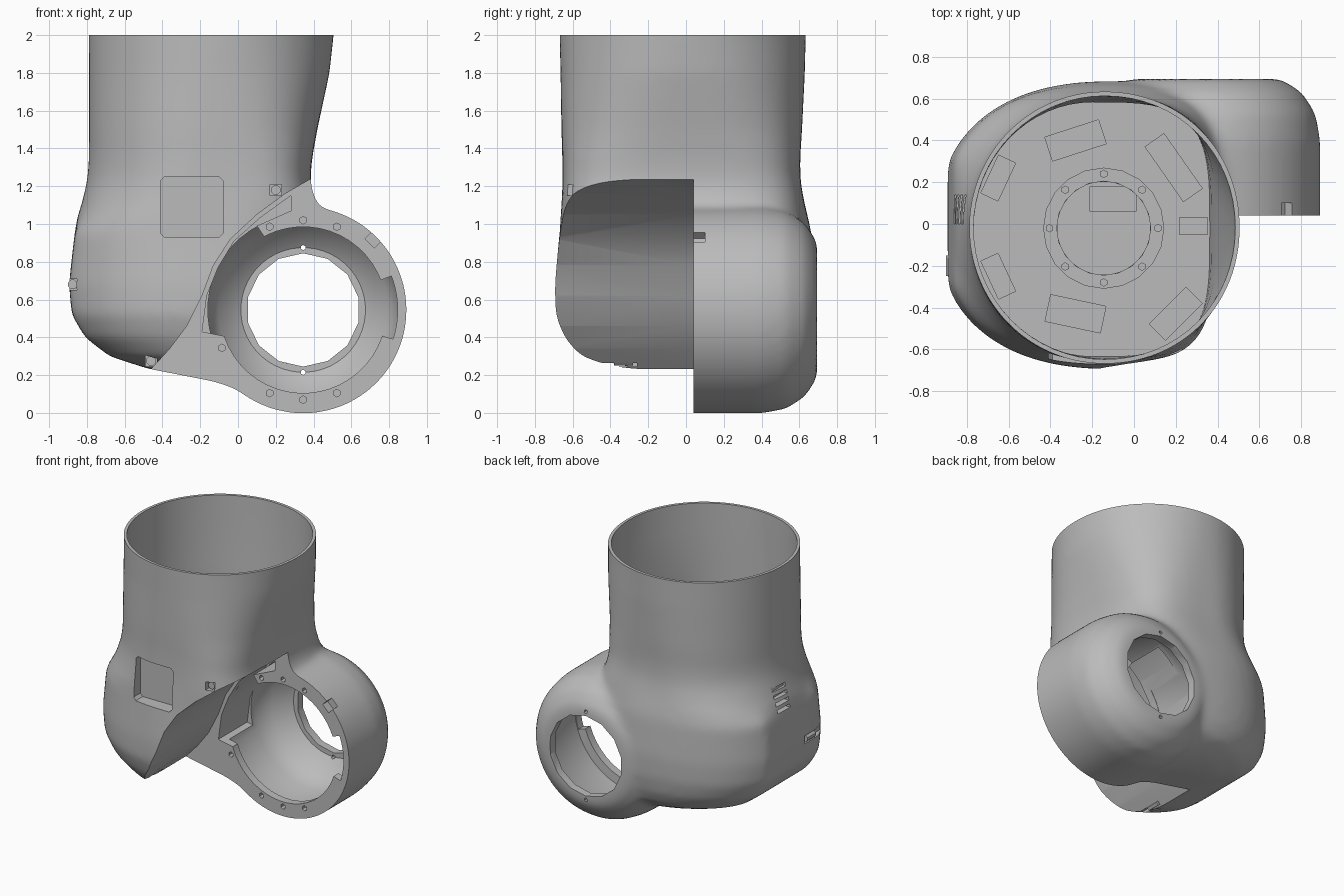
import bpy, bmesh, math
from mathutils import Matrix

cube = bpy.data.objects.get("Cube")
if cube:
    bpy.data.objects.remove(cube, do_unlink=True)

grey = bpy.data.materials.new("shell grey")
grey.use_nodes = True
grey.diffuse_color = (0.5, 0.5, 0.5, 1)
grey.node_tree.nodes["Principled BSDF"].inputs["Base Color"].default_value = (0.5, 0.5, 0.5, 1)

RX, RZ = 0.345, 0.545      # side ring axis, running along y
TX, TY = -0.145, -0.02     # upright tube axis
FLOOR = 1.27               # plate across the bottom of the tube


def loft(bm, rings):
    """Skin a stack of closed rings and cap both ends."""
    rows = [[bm.verts.new(p) for p in r] for r in rings]
    faces = [bm.faces.new(rows[0]), bm.faces.new(rows[-1])]
    n = len(rows[0])
    for a, b in zip(rows, rows[1:]):
        for i in range(n):
            j = (i + 1) % n
            faces.append(bm.faces.new((a[i], a[j], b[j], b[i])))
    bmesh.ops.recalc_face_normals(bm, faces=faces)


def prism(bm, outline, y0, y1):
    loft(bm, [[(x, y, z) for x, z in outline] for y in (y0, y1)])


def lathe_y(bm, profile, sides, x=RX, z=RZ):
    ang = [math.tau * (i + 0.5) / sides for i in range(sides)]
    loft(bm, [[(x + r * math.cos(a), y, z + r * math.sin(a)) for a in ang] for r, y in profile])


def lathe_z(bm, profile, sides, x=TX, y=TY):
    ang = [math.tau * (i + 0.5) / sides for i in range(sides)]
    loft(bm, [[(x + r * math.cos(a), y + r * math.sin(a), z) for a in ang] for r, z in profile])


def box(bm, centre, size, turn=0, axis='Z'):
    m = Matrix.Translation(centre) @ Matrix.Rotation(math.radians(turn), 4, axis)
    bmesh.ops.create_cube(bm, size=1, matrix=m @ Matrix.Diagonal((*size, 1)))


def section(z, x0, x1, y0, y1, left, right, inset=0):
    """Superellipse with its own squareness per side; the base is flattened on -x."""
    flat = 0.05 if z < 1 else 0
    mid, half = (x0 - flat + x1) / 2, (x1 - x0 + flat) / 2 - inset
    pts = []
    for i in range(64):
        c, s = math.cos(math.tau * i / 64), math.sin(math.tau * i / 64)
        n = right if c > 0 else left
        px = math.copysign(abs(c) ** (2 / n), c) * half
        py = math.copysign(abs(s) ** (2 / n), s) * ((y1 - y0) / 2 - inset)
        pts.append((mid + max(px, flat - half), (y0 + y1) / 2 + py, z))
    return pts


def make(name, bm):
    mesh = bpy.data.meshes.new(name)
    bm.to_mesh(mesh)
    bm.free()
    mesh.materials.append(grey)
    ob = bpy.data.objects.new(name, mesh)
    bpy.context.collection.objects.link(ob)
    return ob


def bake(ob):
    """Apply the modifier stack."""
    dg = bpy.context.evaluated_depsgraph_get()
    mesh = bpy.data.meshes.new_from_object(ob.evaluated_get(dg))
    ob.modifiers.clear()
    ob.data = mesh


def carve(ob, bm):
    cutter = make("cutter", bm)
    cutter.hide_render = True
    mod = ob.modifiers.new("carve", 'BOOLEAN')
    mod.operation, mod.solver, mod.object = 'DIFFERENCE', 'EXACT', cutter
    bake(ob)
    bpy.data.objects.remove(cutter, do_unlink=True)


def smooth(ob, angle):
    bpy.ops.object.select_all(action='DESELECT')
    ob.select_set(True)
    bpy.context.view_layer.objects.active = ob
    bpy.ops.object.shade_smooth_by_angle(angle=math.radians(angle))


# Housing: upright tube swelling into a base that flows into the ring
tube = [(2.15, -.79, .52, -.67, .64, 2, 2), (2, -.79, .507, -.67, .635, 2, 2.05),
        (1.8, -.79, .485, -.665, .63, 2, 2.25), (1.5, -.79, .42, -.66, .615, 2, 2.9),
        (1.35, -.79, .393, -.655, .605, 2, 3.5), (FLOOR, -.795, .385, -.655, .605, 2, 3.7)]
base = [(1.2, -.805, .385, -.655, .61, 2.05, 4), (1.1, -.83, .42, -.66, .63, 2.2, 3.8),
        (1.04, -.85, .5, -.665, .645, 2.4, 3), (.95, -.865, .64, -.67, .665, 2.4, 2.4),
        (.68, -.895, .75, -.695, .685, 2.35, 2.4), (.52, -.88, .75, -.695, .68, 2.35, 2.4),
        (.4, -.81, .75, -.66, .66, 2.4, 2.4), (.3, -.68, .7, -.61, .62, 2.4, 2.4),
        (.235, -.48, .65, -.53, .54, 2.4, 2.4), (.165, -.12, .55, -.3, .45, 2.2, 2.2),
        (.06, .18, .45, -.1, .35, 2, 2)]
bm = bmesh.new()
loft(bm, [section(*s) for s in tube + base])
lathe_y(bm, [(.548, -.1), (.548, .4), (.525, .53), (.46, .63), (.36, .695)], 48)
housing = make("housing", bm)
mod = housing.modifiers.new("blend", 'REMESH')
mod.mode, mod.voxel_size = 'VOXEL', 0.025
mod = housing.modifiers.new("soften", 'SMOOTH')
mod.factor, mod.iterations = 0.5, 14
bake(housing)

# Curved clearance in the front half, and the flat open rim
bm = bmesh.new()
prism(bm, [(.7, 1.245), (.38, 1.235), (.25, 1.16), (.1, 1.05), (-.04, .92), (-.13, .78),
           (-.19, .62), (-.27, .46), (-.36, .34), (-.47, .22), (-.6, -.1),
           (1.2, -.2), (1.2, 1.245)], -1, .04)
box(bm, (0, 0, 2.25), (3, 3, .5))
carve(housing, bm)

# Tube bore and the bowl inside the ring
bm = bmesh.new()
loft(bm, [section(*s, inset=.022) for s in tube])
lathe_y(bm, [(.44, -.2), (.44, .1), (.505, .102), (.505, .42), (.45, .55), (.33, .635)], 48)
carve(housing, bm)

# Ring back hole, flange gap, pocket along the clearance, central hole, front recess
bm = bmesh.new()
lathe_y(bm, [(.3, .5), (.3, .9)], 14)
arc = [math.radians(-18 + 3.9 * i) for i in range(11)]
prism(bm, [(RX + .5 * math.cos(a), RZ + .5 * math.sin(a)) for a in arc] +
      [(RX + .4 * math.cos(a), RZ + .4 * math.sin(a)) for a in reversed(arc)], 0, .2)
prism(bm, [(.28, 1.15), (.12, 1.035), (-.02, .91), (-.105, .77), (-.165, .62), (-.19, .43),
           (-.04, .4), (.02, .7), (.14, .93), (.1, .99), (.28, 1.07)], 0, .38)
lathe_z(bm, [(.225, 1.16), (.225, 1.4)], 20)
prism(bm, [(-.41, .95), (-.39, .93), (-.1, .93), (-.08, .95), (-.08, 1.23), (-.1, 1.25),
           (-.39, 1.25), (-.41, 1.23)], -.9, -.57)
# Slots in the floor plate: x, y, width, length, turn
for x, y, w, l, t in ((-.65, .22, .09, .2, -25), (-.65, -.25, .09, .2, 25),
                      (-.28, .4, .27, .12, 18), (-.28, -.43, .27, .13, -12),
                      (.19, .27, .11, .32, 35), (.2, -.43, .11, .25, -45)):
    box(bm, (x, y, FLOOR), (w, l, .07), t)
carve(housing, bm)

# Fine cuts: hole step, ring notch, flange holes, side vents, bolt grooves
grooves = [(-.875, -.25, .68), (-.46, -.38, .275), (.2, -.6, 1.18)]
bm = bmesh.new()
box(bm, (-.1, .12, 1.1), (.22, .12, .3))
box(bm, (.715, .05, .915), (.07, .1, .05), 45, 'Y')
for deg in (68, 90, 112, -68, -90, -112, 205):
    a = math.radians(deg)
    lathe_y(bm, [(.02, 0), (.02, .08)], 6, RX + .475 * math.cos(a), RZ + .475 * math.sin(a))
for dz in (-.33, .33):
    lathe_y(bm, [(.014, .5), (.014, .8)], 6, RX, RZ + dz)
for i in range(4):
    box(bm, (-.85, .07, .98 + .05 * i), (.09, .14, .025))
for x, y, z in grooves:
    box(bm, (x, y, z), (.06, .24, .06))
carve(housing, bm)
smooth(housing, 35)

# Raised collar around the central hole
bm = bmesh.new()
ring = [math.tau * i / 20 for i in range(20)]
rim = [(.29, -.01), (.29, .015), (.225, .015), (.225, -.01)]
rows = [[bm.verts.new((TX + r * math.cos(a), TY + r * math.sin(a), FLOOR + h)) for a in ring]
        for r, h in rim]
for a, b in zip(rows, rows[1:] + rows[:1]):
    for i in range(20):
        j = (i + 1) % 20
        bm.faces.new((a[i], a[j], b[j], b[i]))
bmesh.ops.recalc_face_normals(bm, faces=bm.faces)
make("collar", bm)

# Screws on the collar and the small connector plate
bm = bmesh.new()
for i in range(8):
    a = math.tau * i / 8
    lathe_z(bm, [(.02, FLOOR), (.02, FLOOR + .025)], 6,
            TX + .26 * math.cos(a), TY + .26 * math.sin(a))
make("collar_screws", bm)
bm = bmesh.new()
box(bm, (.285, -.01, FLOOR), (.14, .08, .03))
make("connector_plate", bm)

# Cover bolts lying in the grooves
bm = bmesh.new()
for x, y, z in grooves:
    lathe_y(bm, [(.027, y), (.027, y + .1)], 8, x, z)
make("cover_bolts", bm)
